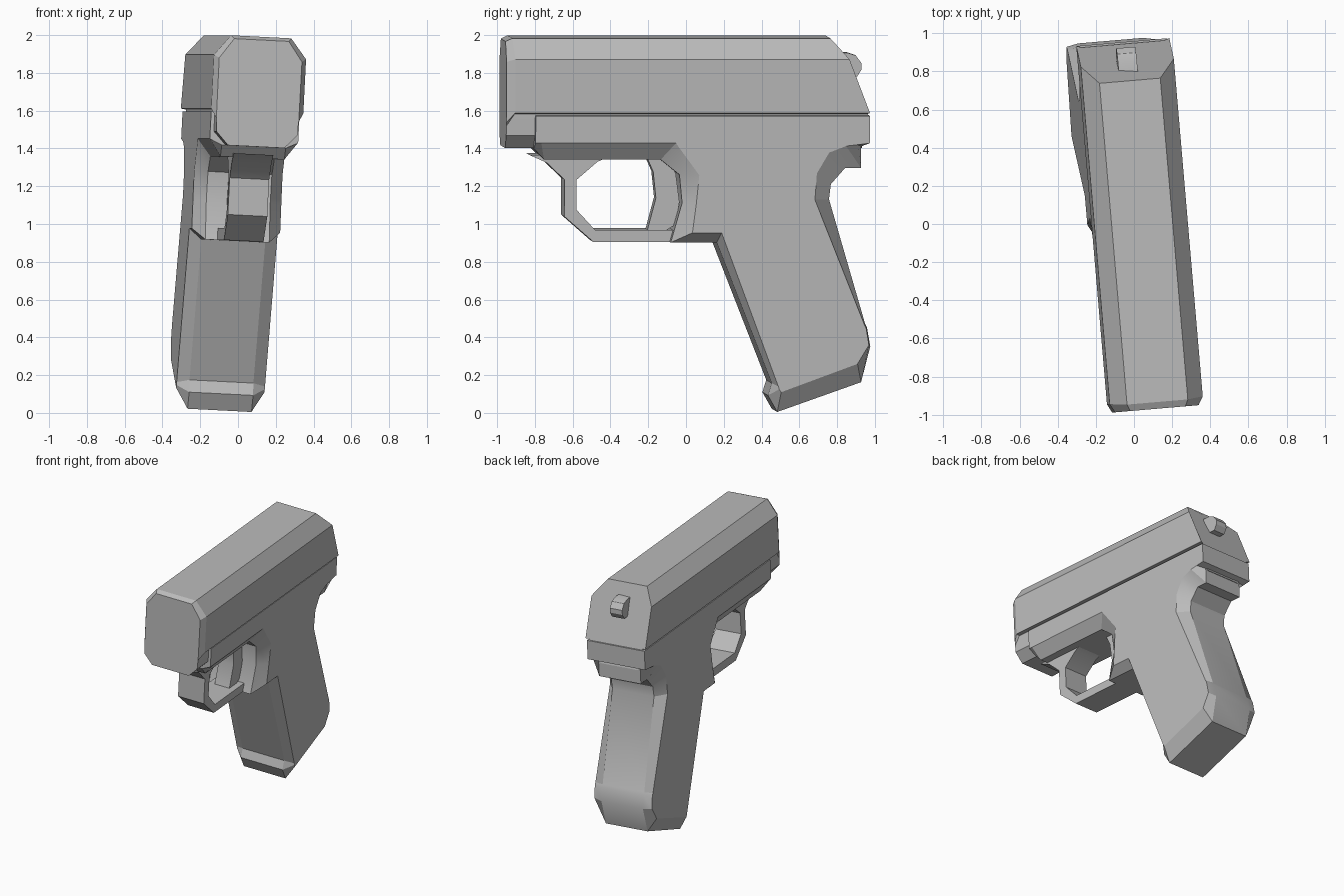
import bpy, bmesh, math
from mathutils import Matrix

grey = bpy.data.materials.new("grey")
grey.diffuse_color = (0.5, 0.5, 0.5, 1)

# The whole piece is turned and leaned slightly about a point in its middle
POSE = (Matrix.Translation((0, 0, 1.15)) @ Matrix.Rotation(math.radians(4.9), 4, 'Z')
        @ Matrix.Rotation(math.radians(2.9), 4, 'Y') @ Matrix.Translation((0, 0, -1.15)))


def loft(name, rings, closed=False):
    """Join rings of equal point count; cap the ends unless closed."""
    bm = bmesh.new()
    vs = [[bm.verts.new(p) for p in r] for r in rings]
    n = len(vs[0])
    pairs = list(zip(vs, vs[1:] + vs[:1])) if closed else list(zip(vs, vs[1:]))
    for a, b in pairs:
        for i in range(n):
            j = (i + 1) % n
            bm.faces.new((a[i], a[j], b[j], b[i]))
    if not closed:
        bm.faces.new(vs[0])
        bm.faces.new(vs[-1])
    bmesh.ops.recalc_face_normals(bm, faces=bm.faces)
    bm.transform(POSE)
    me = bpy.data.meshes.new(name)
    bm.to_mesh(me)
    bm.free()
    me.materials.append(grey)
    ob = bpy.data.objects.new(name, me)
    bpy.context.collection.objects.link(ob)
    bpy.ops.object.select_all(action='DESELECT')
    ob.select_set(True)
    bpy.context.view_layer.objects.active = ob
    bpy.ops.object.shade_smooth_by_angle(angle=math.radians(25))
    return ob


def side(profile, x):
    return [(x, y, z) for y, z in profile]


def plate(name, profile, half):
    return loft(name, [side(profile, -half), side(profile, half)])


# Slide: half sections (x, y, z) mirrored into full rings
def ring(half):
    return half + [(-x, y, z) for x, y, z in reversed(half)]


front = [(0.15, 1.41), (0.215, 1.48), (0.217, 1.53), (0.219, 1.55), (0.22, 1.87), (0.145, 1.975)]
body = [(0.15, 1.41), (0.215, 1.48), (0.217, 1.595), (0.245, 1.60), (0.245, 1.885), (0.16, 1.992)]
front_y = [-0.975, -0.975, -0.975, -0.975, -0.975, -0.975]
bevel_y = [-0.96, -0.955, -0.93, -0.93, -0.93, -0.94]
rear_y = [0.92, 0.92, 0.945, 0.955, 0.845, 0.75]
loft("slide", [ring([(x, y, z) for (x, z), y in zip(sec, ys)])
               for sec, ys in ((front, front_y), (body, bevel_y), (body, rear_y))])

# Frame and grip: the centre outline, and the smaller outline of the side panel
outline_and_panel = [
    ((-0.825, 1.585), (-0.82, 1.585)),
    ((-0.825, 1.41), (-0.82, 1.44)),
    ((-0.77, 1.35), (-0.79, 1.44)),
    ((-0.15, 1.35), (-0.075, 1.44)),
    ((-0.05, 1.27), (0.05, 1.27)),
    ((-0.035, 1.12), (0.035, 1.12)),
    ((-0.095, 0.91), (0.015, 0.965)),
    ((0.15, 0.91), (0.17, 0.965)),
    ((0.445, 0.165), (0.475, 0.15)),
    ((0.425, 0.10), (0.48, 0.135)),
    ((0.475, 0.012), (0.49, 0.12)),
    ((0.92, 0.17), (0.895, 0.27)),
    ((0.968, 0.36), (0.955, 0.37)),
    ((0.95, 0.46), (0.94, 0.46)),
    ((0.94, 0.48), (0.93, 0.48)),
    ((0.745, 1.14), (0.665, 1.14)),
    ((0.755, 1.22), (0.675, 1.28)),
    ((0.83, 1.305), (0.74, 1.39)),
    ((0.915, 1.305), (0.83, 1.425)),
    ((0.915, 1.42), (0.89, 1.432)),
    ((0.955, 1.44), (0.955, 1.44)),
    ((0.955, 1.585), (0.955, 1.585)),
]
outline = [o for o, p in outline_and_panel]
panel = [p for o, p in outline_and_panel]
loft("frame_and_grip", [side(panel, -0.235), side(outline, -0.17),
                        side(outline, 0.17), side(panel, 0.235)])

# Trigger guard: outer and inner paths swept as a closed band
outer = [(-0.84, 1.37), (-0.75, 1.33), (-0.655, 1.24), (-0.655, 1.045), (-0.5, 0.91), (-0.05, 0.91)]
inner = [(-0.40, 1.37), (-0.48, 1.335), (-0.59, 1.24), (-0.59, 1.08), (-0.49, 0.972), (-0.05, 0.972)]
plate("trigger_guard", outer + inner[::-1], 0.105)

# Trigger with a curved front
plate("trigger", [(-0.22, 1.37), (-0.18, 1.28), (-0.165, 1.14), (-0.21, 0.97), (-0.14, 0.95),
                  (-0.06, 1.0), (-0.04, 1.12), (-0.06, 1.27), (-0.10, 1.37)], 0.06)

# Hammer nub on the slanted rear of the slide
plate("hammer", [(0.76, 1.91), (0.85, 1.91), (0.895, 1.895), (0.925, 1.855),
                 (0.925, 1.82), (0.90, 1.78), (0.78, 1.78)], 0.05)
